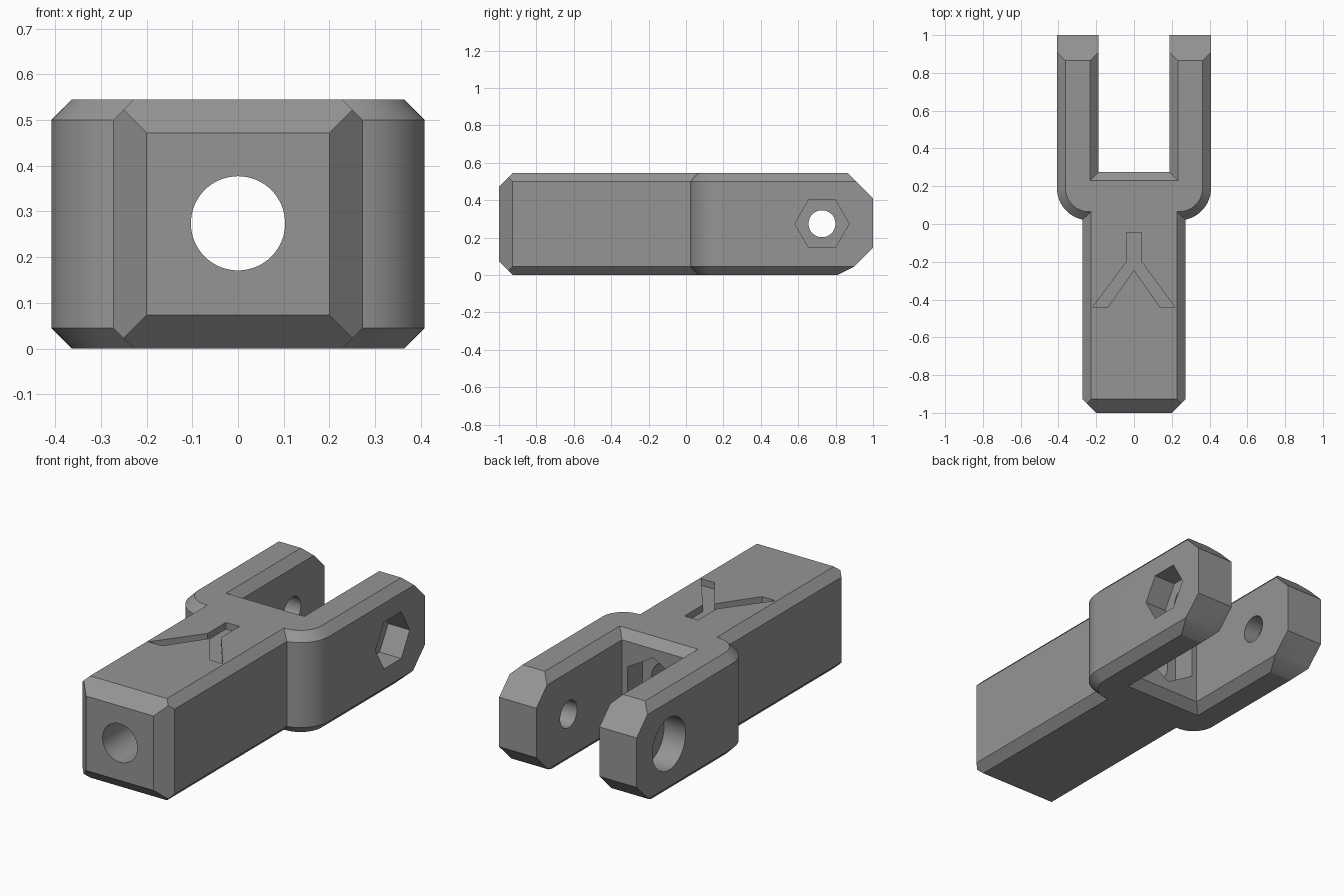
import bpy, bmesh, math
from mathutils import Vector, Matrix

if "Cube" in bpy.data.objects:
    bpy.data.objects.remove(bpy.data.objects["Cube"])

H, C = 0.545, 0.045          # height, edge chamfer
MID = 0.274                  # axis height of the bores
PIN_Y = 0.727                # cross pin position

grey = bpy.data.materials.new("steel grey")
grey.diffuse_color = (0.30, 0.30, 0.30, 1)
grey.use_nodes = True
grey.node_tree.nodes["Principled BSDF"].inputs["Base Color"].default_value = grey.diffuse_color


def finish(name, bm):
    bmesh.ops.recalc_face_normals(bm, faces=bm.faces)
    me = bpy.data.meshes.new(name)
    bm.to_mesh(me)
    bm.free()
    ob = bpy.data.objects.new(name, me)
    me.materials.append(grey)
    bpy.context.collection.objects.link(ob)
    return ob


def loft(rings):
    """Closed solid through rings of equal point count."""
    bm = bmesh.new()
    vs = [[bm.verts.new(p) for p in r] for r in rings]
    n = len(vs[0])
    for a, b in zip(vs, vs[1:]):
        for i in range(n):
            bm.faces.new((a[i], a[(i + 1) % n], b[(i + 1) % n], b[i]))
    bm.faces.new(vs[0][::-1])
    bm.faces.new(vs[-1])
    return bm


def trim(bm, point, normal):
    """Cut a convex solid by a plane and close it."""
    bmesh.ops.bisect_plane(bm, geom=bm.verts[:] + bm.edges[:] + bm.faces[:], dist=1e-6,
                           plane_co=point, plane_no=normal, clear_outer=True)
    bmesh.ops.holes_fill(bm, edges=[e for e in bm.edges if e.is_boundary], sides=0)


def prism(name, axis, start, end, radius, sides, y=0.0, turn=0.0):
    """Bore cutter along x or y, from start to end."""
    rings = []
    for s in (start, end):
        ring = []
        for i in range(sides):
            a = turn + 2 * math.pi * i / sides
            u, v = radius * math.cos(a), MID + radius * math.sin(a)
            ring.append((s, y + u, v) if axis == 'x' else (u, s, v))
        rings.append(ring)
    return finish(name, loft(rings))


def boolean(target, tool, op):
    mod = target.modifiers.new(op, 'BOOLEAN')
    mod.operation, mod.object, mod.solver = op, tool, 'EXACT'
    bpy.context.view_layer.objects.active = target
    bpy.ops.object.modifier_apply(modifier=mod.name)
    bpy.data.objects.remove(tool)


# Shank: chamfered bar with bevelled front end
W = 0.273
section = [(-W + C, 0), (W - C, 0), (W, C), (W, H - C), (W - C, H), (-W + C, H), (-W, H - C), (-W, C)]
bm = loft([[(x, y, z) for x, z in section] for y in (-1, 0.15)])
E = 0.073
for s in (-1, 1):
    trim(bm, (s * W, -1 + E, 0), (s, -1, 0))
trim(bm, (0, -1 + E, H), (0, -1, 1))
trim(bm, (0, -1 + E, 0), (0, -1, -1))
shank = finish("shank", bm)


# Fork: rounded block with chamfered rims, tips cut at an angle
def fork_ring(z, inset):
    r, cx, cy = 0.17 - inset, 0.238, 0.19
    arc = [(cx + r * math.cos(a), cy + r * math.sin(a))
           for a in (-math.pi / 2 * i / 20 for i in range(21))]
    right = [(cx + r, 1.2)] + arc
    return [(x, y, z) for x, y in right + [(-x, y) for x, y in reversed(right)]]


bm = loft([fork_ring(0, C), fork_ring(C, 0), fork_ring(H - C, 0), fork_ring(H, C)])
trim(bm, (0, 1, 0), (0, 1, 0))
trim(bm, (0, 1, 0.41), (0, 1, 1))
trim(bm, (0, 1, 0.145), (0, 1, -1))
trim(bm, (0, 0.81, 0), (0, 0.042, -0.085))
fork = finish("fork", bm)


# Slot between the prongs, flared at its rims
def slot_ring(z, flare):
    w, y = 0.187 + flare, 0.275 - flare
    return [(-w, y, z), (w, y, z), (w, 1.2, z), (-w, 1.2, z)]


e = 0.02
slot = finish("slot_cutter", loft([slot_ring(-e, C + e), slot_ring(C, 0),
                                   slot_ring(H - C, 0), slot_ring(H + e, C + e)]))

boolean(shank, fork, 'UNION')
boolean(shank, slot, 'DIFFERENCE')

# Lengthwise bore with a hexagonal nut pocket in the slot wall
boolean(shank, prism("bore_cutter", 'y', -1.1, 0.4, 0.103, 64), 'DIFFERENCE')
boolean(shank, prism("nut_cutter", 'y', 0.145, 0.4, 0.179, 6, turn=math.pi / 2), 'DIFFERENCE')

# Cross pin hole, hexagonal pocket on one side and round on the other
boolean(shank, prism("pin_cutter", 'x', -0.6, 0.6, 0.072, 48, PIN_Y), 'DIFFERENCE')
boolean(shank, prism("hex_pocket_cutter", 'x', 0.28, 0.6, 0.145, 6, PIN_Y), 'DIFFERENCE')
boolean(shank, prism("round_pocket_cutter", 'x', -0.6, -0.28, 0.14, 64, PIN_Y), 'DIFFERENCE')

# Forked groove in the top face
half = [(0.04, -0.045), (0.04, -0.2), (0.22, -0.443), (0.14, -0.443)]
groove = half + [(0, -0.243)] + [(-x, y) for x, y in reversed(half)]
boolean(shank, finish("groove_cutter", loft([[(x, y, z) for x, y in groove]
                                             for z in (H - 0.036, H + 0.05)])), 'DIFFERENCE')

shank.name = "fork_end"
bpy.ops.object.select_all(action='DESELECT')
shank.select_set(True)
bpy.context.view_layer.objects.active = shank
bpy.ops.object.shade_smooth_by_angle(angle=math.radians(20))
